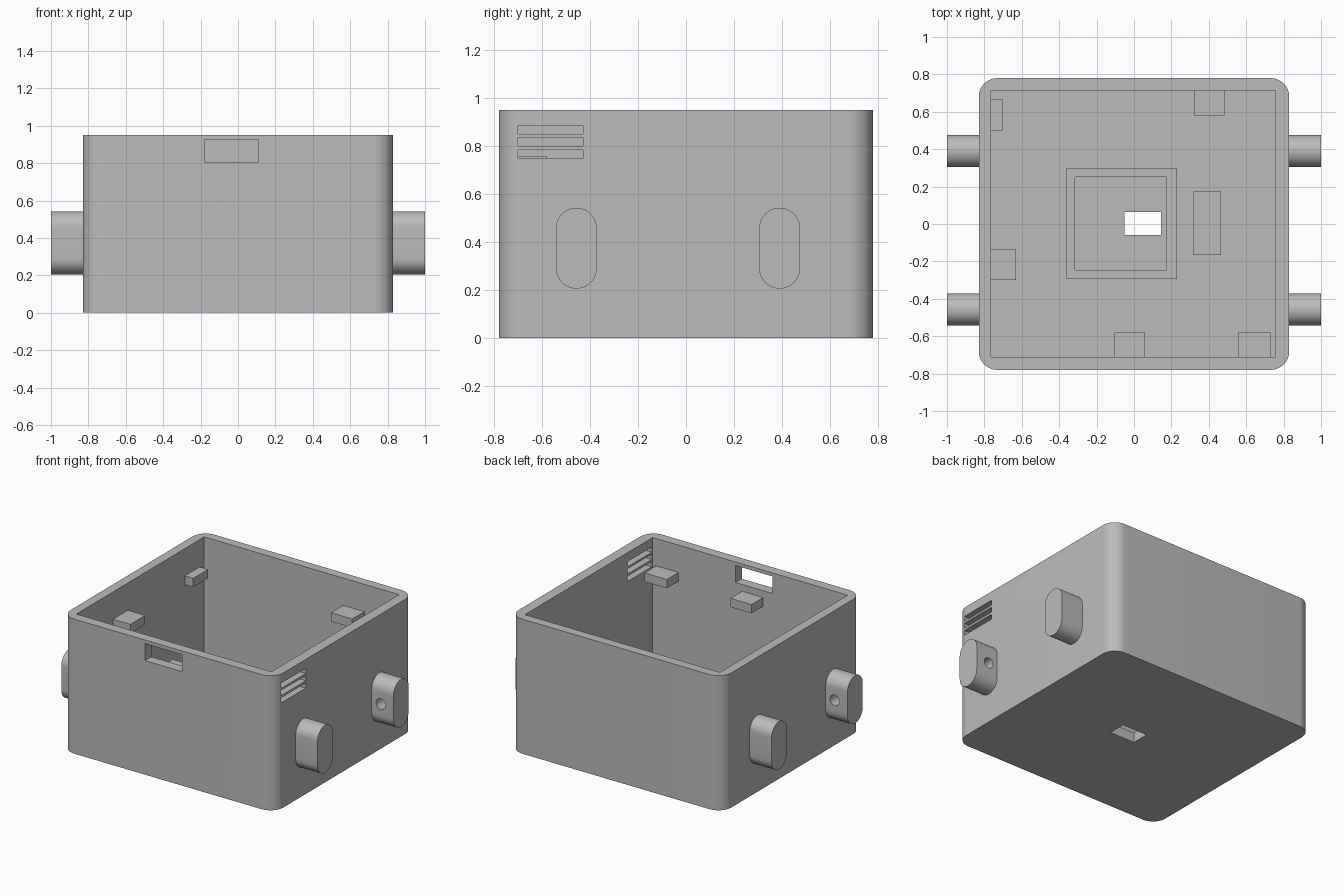
import bpy, bmesh, math
from mathutils import Matrix, Vector

if "Cube" in bpy.data.objects:
    bpy.data.objects.remove(bpy.data.objects["Cube"], do_unlink=True)

grey = bpy.data.materials.new("plain grey")
grey.use_nodes = True
grey.diffuse_color = (0.5, 0.5, 0.5, 1)
grey.node_tree.nodes["Principled BSDF"].inputs["Base Color"].default_value = (0.5, 0.5, 0.5, 1)


def finish(name, bm):
    mesh = bpy.data.meshes.new(name)
    bm.to_mesh(mesh)
    bm.free()
    mesh.materials.append(grey)
    obj = bpy.data.objects.new(name, mesh)
    bpy.context.collection.objects.link(obj)
    return obj


def box(name, x, y, z):
    """Box given by its (low, high) range on each axis."""
    bm = bmesh.new()
    bmesh.ops.create_cube(bm, size=1)
    for v in bm.verts:
        v.co = Vector([(r[0] + r[1]) / 2 + c * (r[1] - r[0]) for c, r in zip(v.co, (x, y, z))])
    return finish(name, bm)


def cut(obj, cutters):
    for c in cutters:
        mod = obj.modifiers.new("cut", 'BOOLEAN')
        mod.operation = 'DIFFERENCE'
        mod.solver = 'EXACT'
        mod.object = c
    bpy.context.view_layer.update()
    mesh = bpy.data.meshes.new_from_object(obj.evaluated_get(bpy.context.evaluated_depsgraph_get()))
    obj.modifiers.clear()
    obj.data = mesh
    for c in cutters:
        bpy.data.objects.remove(c, do_unlink=True)


def smooth(obj):
    bpy.ops.object.select_all(action='DESELECT')
    obj.select_set(True)
    bpy.context.view_layer.objects.active = obj
    bpy.ops.object.shade_smooth_by_angle(angle=math.radians(30))


HEIGHT, FLOOR = 0.95, 0.07
IN_X, IN_Y = (-0.765, 0.757), (-0.71, 0.715)

# Open case with rounded upright corners
case = box("case", (-0.83, 0.83), (-0.78, 0.78), (0, HEIGHT))
bm = bmesh.new()
bm.from_mesh(case.data)
uprights = [e for e in bm.edges if abs(e.verts[0].co.z - e.verts[1].co.z) > 0.5]
bmesh.ops.bevel(bm, geom=uprights, offset=0.1, segments=12, profile=0.5, affect='EDGES')
bm.to_mesh(case.data)
bm.free()

# Cavity, floor hole, front window and side vents
cutters = [
    box("cavity_cutter", IN_X, IN_Y, (FLOOR, 1.2)),
    box("floor_hole_cutter", (-0.05, 0.145), (-0.06, 0.065), (-0.1, 0.2)),
    box("window_cutter", (-0.18, 0.11), (-0.9, -0.6), (0.805, 0.925)),
]
for z in (0.747, 0.799, 0.85):
    cutters.append(box("vent_cutter", (0.6, 0.95), (-0.7, -0.43), (z, z + 0.036)))
cut(case, cutters)
smooth(case)

# Raised square frame and block on the floor
frame = box("floor_frame", (-0.36, 0.23), (-0.295, 0.3), (FLOOR - 0.01, 0.15))
cut(frame, [box("frame_cutter", (-0.315, 0.175), (-0.245, 0.25), (0, 0.3))])
box("floor_block", (0.315, 0.465), (-0.165, 0.175), (FLOOR - 0.01, 0.17))

# Small ledges under the rim that carry the lid
ledges = {
    "left_rear_ledge": ((-0.775, -0.70), (0.5, 0.665)),
    "left_front_ledge": ((-0.775, -0.63), (-0.3, -0.135)),
    "rear_ledge": ((0.32, 0.485), (0.58, 0.725)),
    "front_middle_ledge": ((-0.105, 0.06), (-0.72, -0.58)),
    "front_corner_ledge": ((0.555, 0.73), (-0.72, -0.58)),
}
for name, (x, y) in ledges.items():
    box(name, x, y, (0.695, 0.757))


# Rounded side lugs, each with a blind pin hole facing the middle
def lug(name, side, y, radius=0.085, low=0.29, high=0.457):
    bm = bmesh.new()
    steps = 20
    ring = []
    for centre, start in ((high, 0), (low, math.pi)):
        for i in range(steps + 1):
            a = start + math.pi * i / steps
            ring.append(bm.verts.new((side * 0.82, y + radius * math.cos(a), centre + radius * math.sin(a))))
    face = bm.faces.new(ring)
    top = bmesh.ops.extrude_face_region(bm, geom=[face])["geom"]
    bmesh.ops.translate(bm, vec=(side * 0.18, 0, 0), verts=[v for v in top if isinstance(v, bmesh.types.BMVert)])
    bmesh.ops.recalc_face_normals(bm, faces=bm.faces)
    obj = finish(name, bm)
    inner = y - math.copysign(radius, y)
    pin = bmesh.new()
    place = Matrix.Translation((side * 0.9, inner, 0.373)) @ Matrix.Rotation(math.pi / 2, 4, 'X')
    bmesh.ops.create_cone(pin, cap_ends=True, segments=32, radius1=0.037, radius2=0.037, depth=0.2, matrix=place)
    cut(obj, [finish("pin_cutter", pin)])
    smooth(obj)


for side, label in ((1, "left"), (-1, "right")):
    lug(label + "_front_lug", side, -0.457)
    lug(label + "_rear_lug", side, 0.39)
